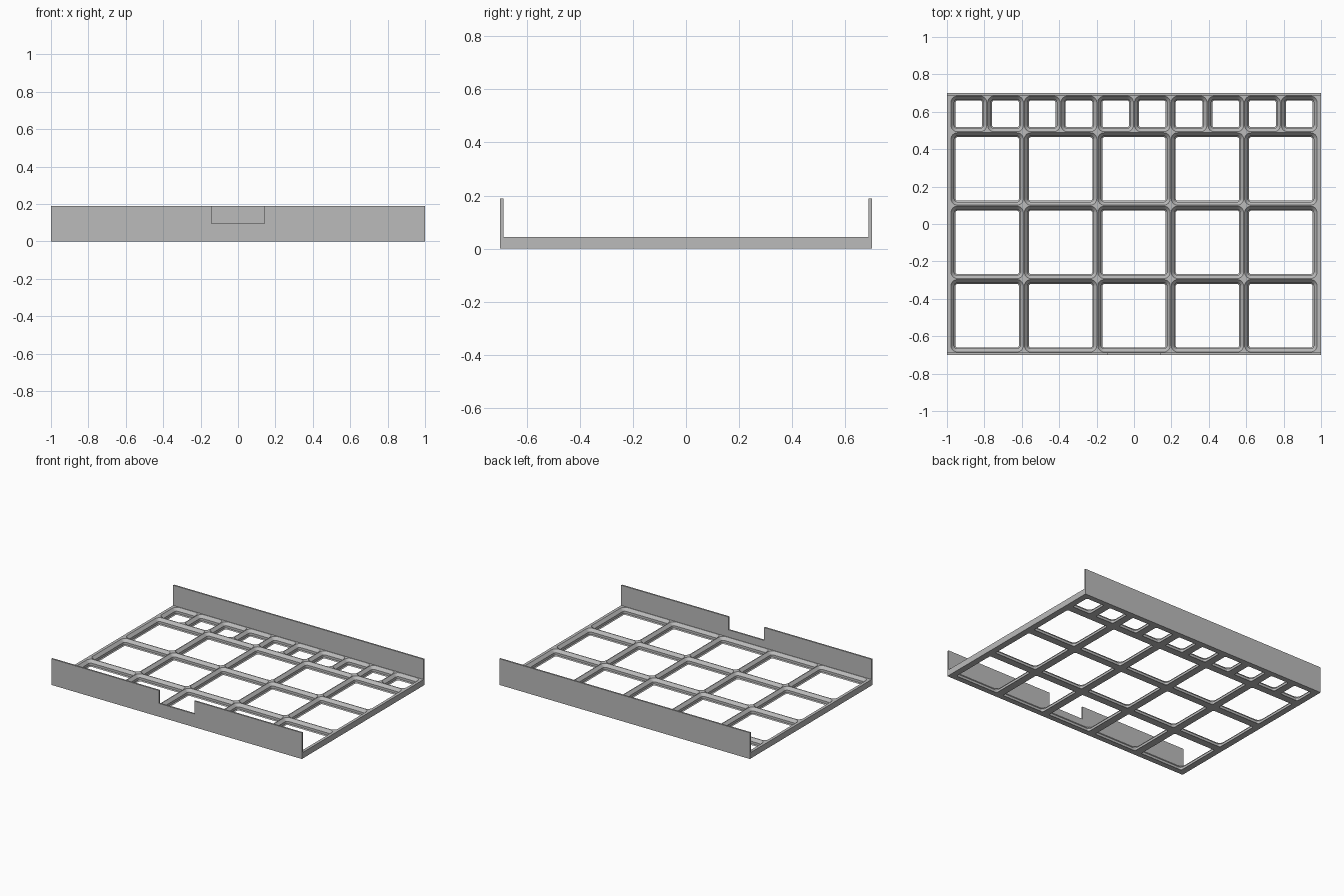
import bpy, bmesh, math

if "Cube" in bpy.data.objects:
    bpy.data.objects.remove(bpy.data.objects["Cube"])

MM = 2 / 214                 # one millimetre in model units
PITCH = 42 * MM
PLATE_H = 4.65 * MM
WALL_T, WALL_H = 1.25 * MM, 0.189
HALF_Y = 0.7
NOTCH_X, NOTCH_Z = 0.141, 0.096

grey = bpy.data.materials.new("light grey plastic")
grey.diffuse_color = (0.5, 0.5, 0.5, 1)
grey.use_nodes = True
grey.node_tree.nodes["Principled BSDF"].inputs["Base Color"].default_value = grey.diffuse_color


def make_object(name, bm):
    bmesh.ops.recalc_face_normals(bm, faces=bm.faces)
    mesh = bpy.data.meshes.new(name)
    bm.to_mesh(mesh)
    bm.free()
    mesh.materials.append(grey)
    obj = bpy.data.objects.new(name, mesh)
    bpy.context.collection.objects.link(obj)
    return obj


def rounded_ring(bm, cx, cy, half, radius, z, seg=8):
    ring = []
    for q, (sx, sy) in enumerate([(1, 1), (-1, 1), (-1, -1), (1, -1)]):
        for i in range(seg + 1):
            a = math.pi / 2 * (q + i / seg)
            ring.append(bm.verts.new((cx + sx * (half - radius) + radius * math.cos(a),
                                      cy + sy * (half - radius) + radius * math.sin(a), z)))
    return ring


# (inset from cell edge, height): slope, straight, slope, with overshoot at both ends
lip = 0.28 * MM
PROFILE = [(2.85 * MM, -0.02), (2.85 * MM, 0), (2.15 * MM, 0.7 * MM),
           (2.15 * MM, 2.5 * MM), (lip, PLATE_H - 0.28 * MM + lip),
           (lip, PLATE_H + 0.02)]


def add_pocket(bm, cx, cy, size):
    rings = [rounded_ring(bm, cx, cy, size / 2 - d, 4 * MM - d, z) for d, z in PROFILE]
    for a, b in zip(rings, rings[1:]):
        for i in range(len(a)):
            j = (i + 1) % len(a)
            bm.faces.new((a[i], a[j], b[j], b[i]))
    bm.faces.new(rings[0])
    bm.faces.new(rings[-1])


# pockets: 5 x 3 full cells and a back row of 10 half cells
bm = bmesh.new()
x0, y0 = -2.5 * PITCH, -1.75 * PITCH
for i in range(5):
    for j in range(3):
        add_pocket(bm, x0 + (i + 0.5) * PITCH, y0 + (j + 0.5) * PITCH, PITCH)
for i in range(10):
    add_pocket(bm, x0 + (i + 0.5) * PITCH / 2, y0 + 3.25 * PITCH, PITCH / 2)
cutter = make_object("pocket_cutter", bm)
cutter.hide_render = True

# base plate
bm = bmesh.new()
bmesh.ops.create_cube(bm, size=1)
for v in bm.verts:
    v.co.x *= 2
    v.co.y *= 2 * (HALF_Y - WALL_T)
    v.co.z = (v.co.z + 0.5) * PLATE_H
plate = make_object("grid_plate", bm)
mod = plate.modifiers.new("pockets", 'BOOLEAN')
mod.operation = 'DIFFERENCE'
mod.solver = 'EXACT'
mod.object = cutter
bpy.context.view_layer.objects.active = plate
bpy.ops.object.modifier_apply(modifier=mod.name)
bpy.data.objects.remove(cutter)


# walls: an outline in x-z extruded through the wall thickness
def add_wall(name, outline, y):
    bm = bmesh.new()
    face = bm.faces.new([bm.verts.new((x, y, z)) for x, z in outline])
    out = bmesh.ops.extrude_face_region(bm, geom=[face])
    verts = [g for g in out["geom"] if isinstance(g, bmesh.types.BMVert)]
    bmesh.ops.translate(bm, verts=verts, vec=(0, WALL_T, 0))
    make_object(name, bm)


add_wall("back_wall", [(-1, 0), (1, 0), (1, WALL_H), (-1, WALL_H)], HALF_Y - WALL_T)
add_wall("front_wall", [(-1, 0), (1, 0), (1, WALL_H), (NOTCH_X, WALL_H), (NOTCH_X, NOTCH_Z),
                        (-NOTCH_X, NOTCH_Z), (-NOTCH_X, WALL_H), (-1, WALL_H)], -HALF_Y)
